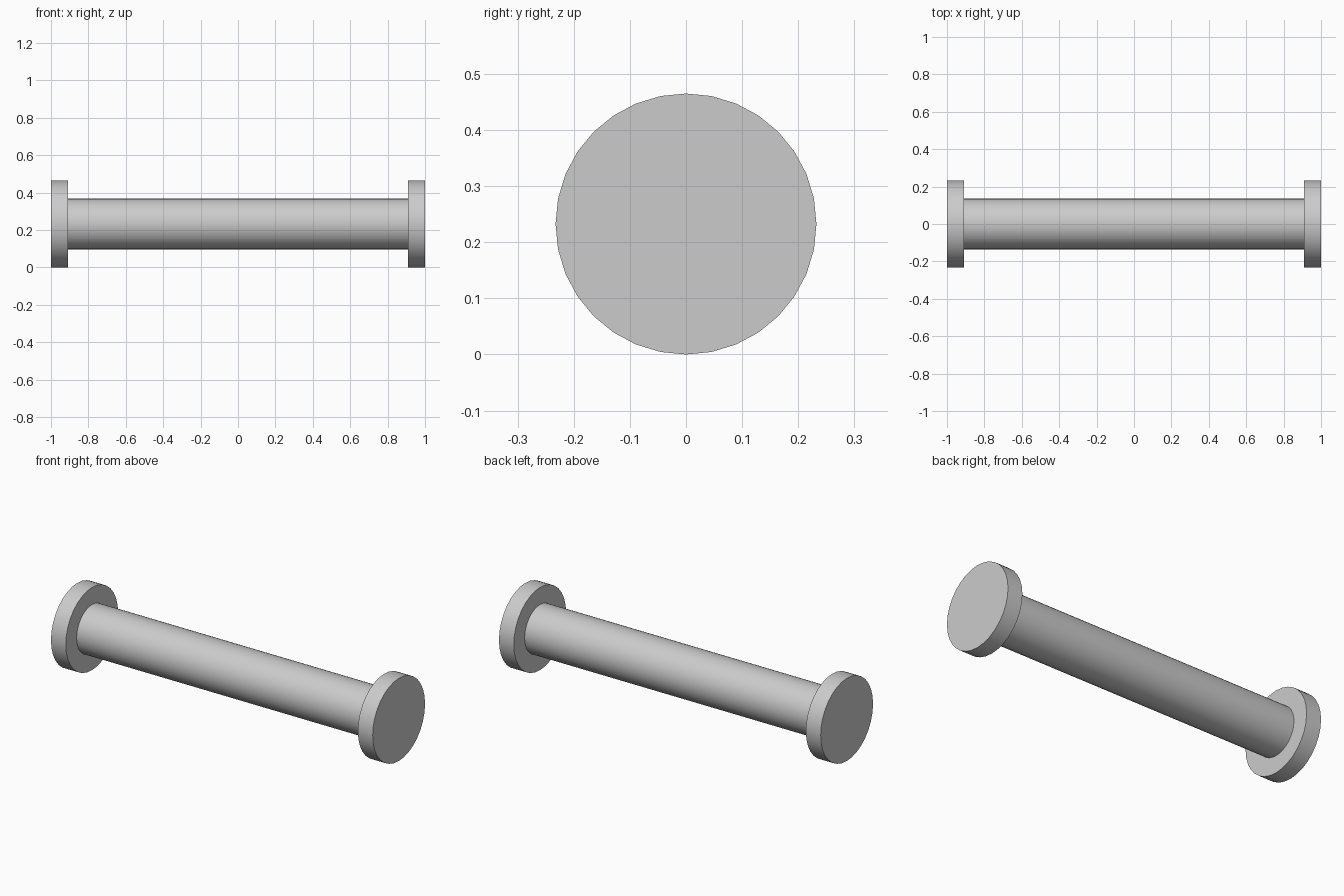
import bpy, bmesh
from math import cos, sin, pi, radians

if "Cube" in bpy.data.objects:
    bpy.data.objects.remove(bpy.data.objects["Cube"])

SIDES = 32
FLANGE_R, SHAFT_R = 0.2325, 0.136
FLANGE_IN, END = 0.908, 1.0

# Half profile (x, radius) from one end, mirrored to the other
half = [(END, FLANGE_R), (FLANGE_IN, FLANGE_R), (FLANGE_IN, SHAFT_R)]
profile = half + [(-x, r) for x, r in reversed(half)]

# Flanged rod: rings along x, bridged and capped
bm = bmesh.new()
rings = [[bm.verts.new((x, r * sin(2 * pi * i / SIDES),
                        FLANGE_R + r * cos(2 * pi * i / SIDES)))
          for i in range(SIDES)] for x, r in profile]
for a, b in zip(rings, rings[1:]):
    for i in range(SIDES):
        j = (i + 1) % SIDES
        bm.faces.new((a[i], a[j], b[j], b[i]))
bm.faces.new(rings[0])
bm.faces.new(rings[-1])
bmesh.ops.recalc_face_normals(bm, faces=bm.faces[:])

mesh = bpy.data.meshes.new("flanged_rod")
bm.to_mesh(mesh)
bm.free()
rod = bpy.data.objects.new("flanged_rod", mesh)
bpy.context.collection.objects.link(rod)

# Smooth round sides, crisp flange edges
bpy.context.view_layer.objects.active = rod
rod.select_set(True)
bpy.ops.object.shade_smooth_by_angle(angle=radians(30))
